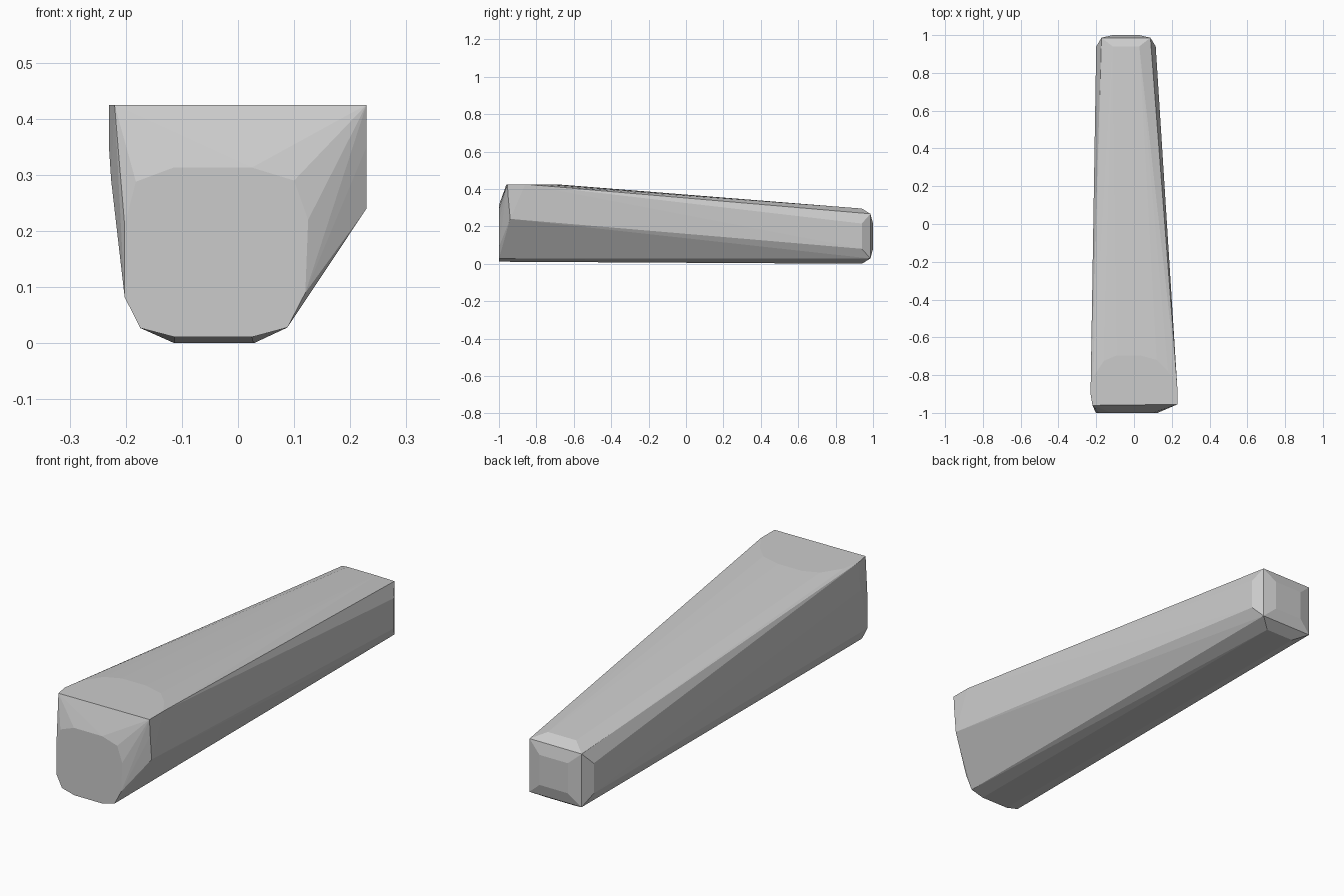
import bpy, bmesh
from itertools import product

if "Cube" in bpy.data.objects:
    bpy.data.objects.remove(bpy.data.objects["Cube"])


def convex_part(name, points):
    bm = bmesh.new()
    for p in points:
        bm.verts.new(p)
    res = bmesh.ops.convex_hull(bm, input=bm.verts[:])
    unused = {g for g in res["geom_interior"] if isinstance(g, bmesh.types.BMVert)}
    bmesh.ops.delete(bm, geom=list(unused), context='VERTS')
    bmesh.ops.dissolve_limit(bm, angle_limit=0.01, verts=bm.verts[:], edges=bm.edges[:])
    bmesh.ops.recalc_face_normals(bm, faces=bm.faces[:])
    mesh = bpy.data.meshes.new(name)
    bm.to_mesh(mesh)
    bm.free()
    obj = bpy.data.objects.new(name, mesh)
    bpy.context.collection.objects.link(obj)
    return obj


points = []

# Narrow back end: a box end with rounded edges and corners
full, edge, inset = 0, 1, 2
x_in, y_in, z_in = (0, 0.028, 0.087), (0, 0.014, 0.06), (0, 0.028, 0.08)
corner = [(full, inset, inset), (inset, full, inset), (inset, inset, full),
          (edge, edge, inset), (edge, inset, edge), (inset, edge, edge),
          (edge, edge, edge)]
for right, top in product((False, True), repeat=2):
    for i, j, k in corner:
        x = 0.115 - x_in[i] if right else -0.2 + x_in[i]
        z = 0.295 - z_in[k] if top else z_in[k]
        points.append((x, 1 - y_in[j], z))

# Flat front face, an irregular twelve-sided outline (x, z)
front = [(-0.113, 0.011), (0.025, 0.011), (0.088, 0.028), (0.12, 0.09),
         (0.125, 0.22), (0.10, 0.29), (0.025, 0.313), (-0.115, 0.313),
         (-0.182, 0.288), (-0.202, 0.21), (-0.202, 0.082), (-0.174, 0.027)]
points += [(x, -1, z) for x, z in front]

# Flared shoulder: front top edge and the two side edges
points += [(-0.22, -0.96, 0.425), (0.229, -0.955, 0.425),
           (0.229, -0.95, 0.35), (0.229, -0.94, 0.24),
           (-0.23, -0.9, 0.425), (-0.23, -0.9, 0.35), (-0.226, -0.92, 0.29)]

# Curved rear border of the flat patch on top
points += [(0.229, -0.86, 0.425), (0.18, -0.78, 0.425), (0.12, -0.72, 0.425),
           (0.03, -0.695, 0.425), (-0.09, -0.695, 0.425),
           (-0.16, -0.725, 0.425), (-0.215, -0.81, 0.425)]

convex_part("tapered_handle", points)
